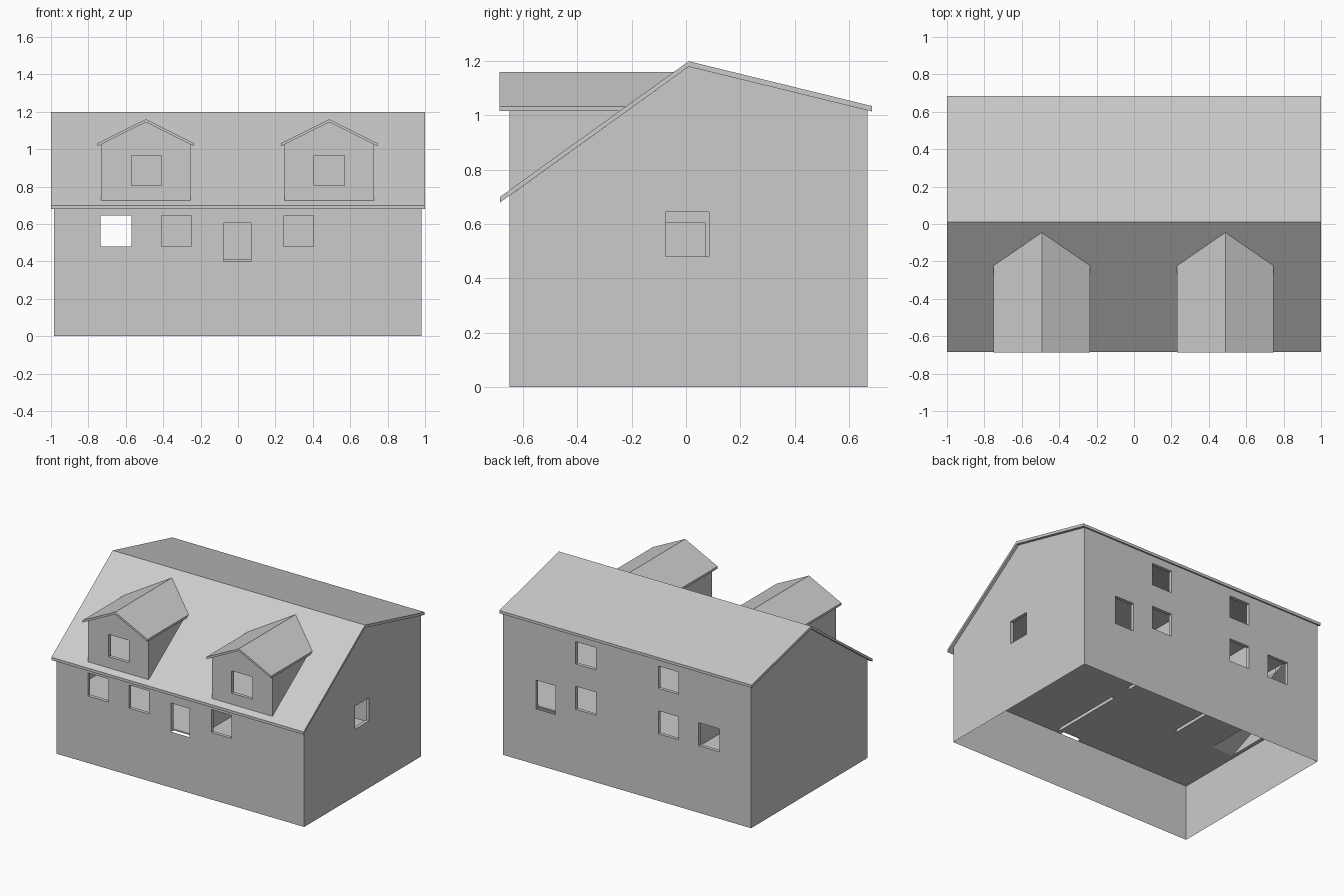
import bpy, bmesh
from mathutils import Vector

if "Cube" in bpy.data.objects:
    bpy.data.objects.remove(bpy.data.objects["Cube"])

T = 0.025            # wall thickness
X0, X1 = -0.985, 0.98
Y0, Y1 = -0.65, 0.67
SLOPE = 0.72         # front roof pitch


def prism(name, pts, a, b, axis='x'):
    """Extrude a profile: (y,z) along x or (x,z) along y."""
    bm = bmesh.new()
    rings = []
    for t in (a, b):
        rings.append([bm.verts.new((t, p, q) if axis == 'x' else (p, t, q)) for p, q in pts])
    n = len(pts)
    for i in range(n):
        j = (i + 1) % n
        bm.faces.new((rings[0][i], rings[0][j], rings[1][j], rings[1][i]))
    bm.faces.new(rings[0])
    bm.faces.new(rings[1])
    bmesh.ops.recalc_face_normals(bm, faces=bm.faces)
    me = bpy.data.meshes.new(name)
    bm.to_mesh(me)
    bm.free()
    ob = bpy.data.objects.new(name, me)
    bpy.context.collection.objects.link(ob)
    return ob


def box(name, x0, x1, y0, y1, z0, z1):
    return prism(name, [(y0, z0), (y1, z0), (y1, z1), (y0, z1)], x0, x1)


def open_faces(ob, tops=False):
    """Remove the bottom (and optionally top) faces."""
    bm = bmesh.new()
    bm.from_mesh(ob.data)
    gone = [f for f in bm.faces if f.normal.z < -0.9 or (tops and f.normal.z > 0.9)]
    bmesh.ops.delete(bm, geom=gone, context='FACES')
    bm.to_mesh(ob.data)
    bm.free()


def cut(ob, *cutters):
    """Subtract the cutters from an object, then discard them."""
    for c in cutters:
        m = ob.modifiers.new("cut", 'BOOLEAN')
        m.operation, m.solver, m.object = 'DIFFERENCE', 'EXACT', c
    dg = bpy.context.evaluated_depsgraph_get()
    me = bpy.data.meshes.new_from_object(ob.evaluated_get(dg))
    ob.modifiers.clear()
    ob.data = me
    for c in cutters:
        bpy.data.objects.remove(c)


# foundation skirt: open single sheet below the ground floor
skirt = box("foundation_skirt", X0, X1, Y0, Y1, 0, 0.4)
open_faces(skirt, tops=True)

# house walls with the ground floor
walls = prism("house_walls", [(Y0, 0.4), (Y1, 0.4), (Y1, 1.02), (0.01, 1.18),
                              (Y0, 1.18 - SLOPE * (0.01 - Y0))], X0, X1)
cutters = [box("cavity", X0 + T, X1 - T, Y0 + T, Y1 - T, 0.41, 1.5)]
LOW, HIGH, DOOR = (0.48, 0.645), (0.805, 0.965), (0.38, 0.605)
front = [(-0.735, -0.57, LOW), (-0.41, -0.25, LOW), (0.245, 0.405, LOW), (-0.075, 0.07, DOOR)]
back = [(-0.735, -0.57, LOW), (-0.41, -0.25, LOW), (0.245, 0.405, LOW), (0.565, 0.72, DOOR),
        (-0.41, -0.25, HIGH), (0.245, 0.405, HIGH)]
for y, holes in ((Y0, front), (Y1, back)):
    for a, b, (lo, hi) in holes:
        inner, outer = (y + T + 0.002, y - 0.1) if y < 0 else (y - T - 0.002, y + 0.1)
        cutters.append(box("opening", a, b, min(inner, outer), max(inner, outer), lo, hi))
cutters.append(box("side_window", X1 - 0.05, X1 + 0.1, -0.075, 0.085, *LOW))

# interior partitions, open below, with slots in the floor
YI0, YI1, XI1 = Y0 + T, Y1 - T, X1 - T
plans = [(0.10, 0.10 + T, YI0, -0.075), (0.10, 0.10 + T, 0.07, 0.19),
         (0.10, 0.10 + T, 0.215, YI1), (-0.49, -0.465, -0.155, YI1),
         (-0.465, XI1, 0.19, 0.215)]
for i, (a, b, c, d) in enumerate(plans):
    p = box(f"partition_{i + 1}", a, b, c, d, 0.405, 0.71)
    open_faces(p)
    cutters.append(box("slot", a + .001, b - .001, c + .001, d - .001, 0.38, 0.43))
box("partition_lintel", 0.10, 0.10 + T, -0.075, 0.07, 0.605, 0.71)
cutters.append(box("stair_slot", X0 + T + .001, -0.79, -0.155, 0.565, 0.38, 0.43))
cut(walls, *cutters)

# staircase up the left wall
N, RUN, RISE, SY, SZ = 8, 0.09, 0.04, -0.155, 0.40
steps = [(SY, SZ)]
for i in range(N):
    steps += [(SY + i * RUN, SZ + (i + 1) * RISE), (SY + (i + 1) * RUN, SZ + (i + 1) * RISE)]
steps.append((SY + N * RUN, SZ + N * RISE - 0.01))
prism("staircase", steps, X0 + T, -0.79)

# upper floor with stairwell
upper = box("upper_floor", X0 + T, XI1, YI0, YI1, 0.71, 0.73)
cut(upper, box("stairwell", X0 - 0.1, -0.79, -0.155, 0.565, 0.6, 0.8))

# main roof
roof = prism("main_roof", [(-0.685, 0.70), (0.01, 1.2), (0.685, 1.035), (0.685, 1.015),
                           (0.01, 1.18), (-0.685, 0.68)], -1, 1)


def under_roof():
    e = -0.9
    return prism("under_roof", [(e, 0.3), (0.3, 0.3), (0.3, 1.2), (0.01, 1.199),
                                (e, 1.199 - SLOPE * (0.01 - e))], -1.2, 1.2)


def gable(cx, w, z0, apex):
    return [(cx - w, z0), (cx + w, z0), (cx + w, apex - 0.495 * w), (cx, apex),
            (cx - w, apex - 0.495 * w)]


# two dormers
for side, cx in (("left", -0.493), ("right", 0.488)):
    dw = prism(f"dormer_walls_{side}", gable(cx, 0.24, 0.6, 1.145), Y0, 0.005, 'y')
    cut(dw, prism("hollow", gable(cx, 0.24 - T, 0.5, 1.135), Y0 + T, 0.2, 'y'),
        under_roof())
    # dormer window sits off-centre, toward the house middle line on the left
    wx = (-0.57, -0.41) if side == "left" else (0.405, 0.57)
    cut(dw, box("dormer_window", *wx, Y0 - 0.1, Y0 + 0.06, *HIGH))
    h = 0.257
    e = 1.16 - 0.495 * h
    dr = prism(f"dormer_roof_{side}", [(cx - h, e), (cx, 1.16), (cx + h, e), (cx + h, e - 0.016),
                                       (cx, 1.144), (cx - h, e - 0.016)], -0.688, 0.005, 'y')
    cut(dr, under_roof())
    cut(roof, prism("roof_hole", gable(cx, 0.24 - T, 0.72, 1.135), Y0 + T, 0.0, 'y'))
